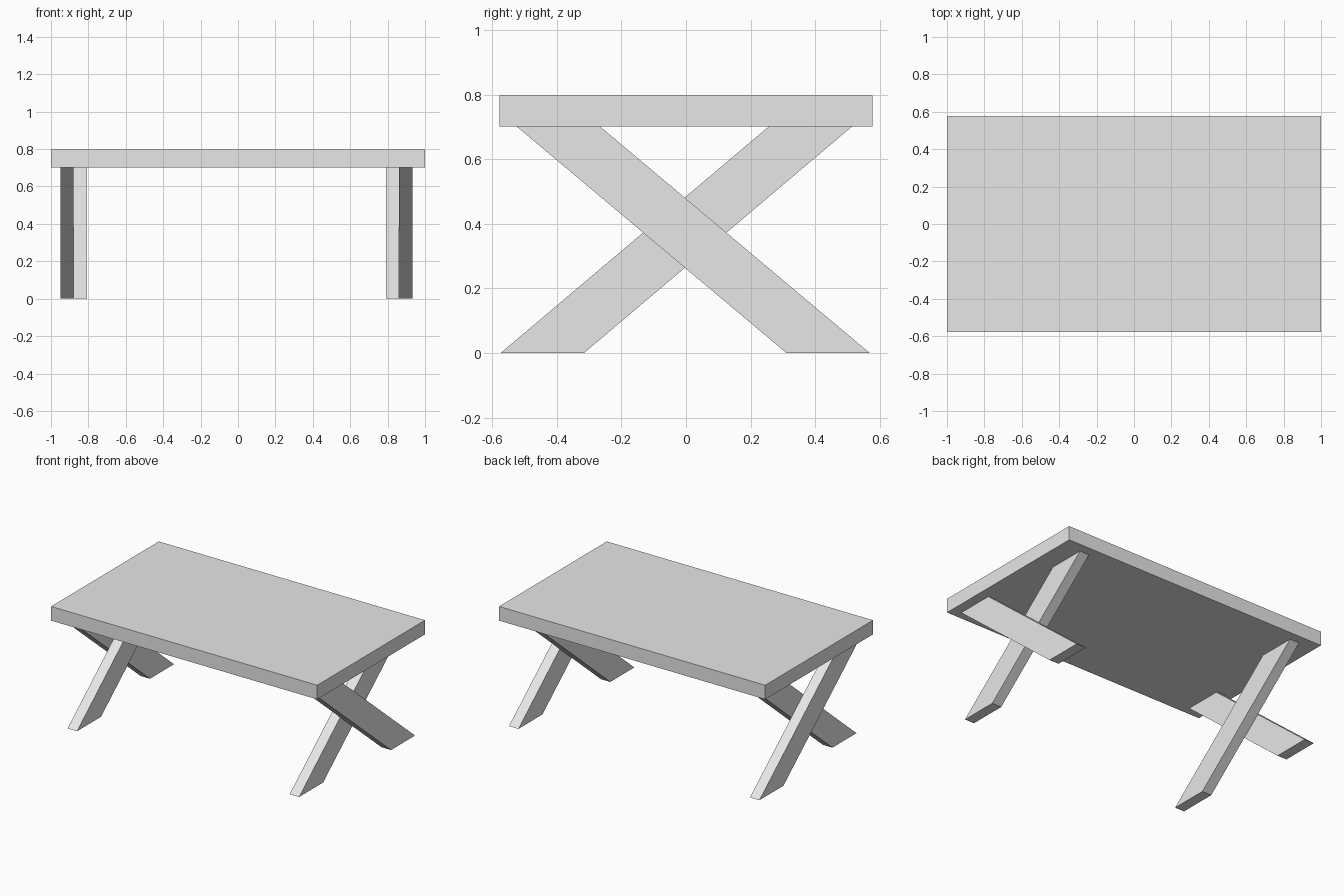
import bpy
import bmesh

cube = bpy.data.objects.get("Cube")
if cube:
    bpy.data.objects.remove(cube, do_unlink=True)

grey = bpy.data.materials.new("plain_grey")
grey.use_nodes = True
colour = (0.8, 0.8, 0.8, 1.0)
grey.diffuse_color = colour
grey.node_tree.nodes["Principled BSDF"].inputs["Base Color"].default_value = colour


def extrude_profile(name, outline, x_start, x_end):
    """Extrude a (y, z) outline along x into a flat-sided solid."""
    bm = bmesh.new()
    face = bm.faces.new([bm.verts.new((x_start, y, z)) for y, z in outline])
    result = bmesh.ops.extrude_face_region(bm, geom=[face])
    moved = [g for g in result["geom"] if isinstance(g, bmesh.types.BMVert)]
    bmesh.ops.translate(bm, verts=moved, vec=(x_end - x_start, 0, 0))
    bmesh.ops.recalc_face_normals(bm, faces=bm.faces)
    mesh = bpy.data.meshes.new(name)
    bm.to_mesh(mesh)
    bm.free()
    mesh.materials.append(grey)
    obj = bpy.data.objects.new(name, mesh)
    bpy.context.scene.collection.objects.link(obj)
    return obj


# Table top slab
TOP_Z, UNDER_Z, HALF_DEPTH = 0.798, 0.702, 0.578
extrude_profile("table_top",
                [(-HALF_DEPTH, UNDER_Z), (HALF_DEPTH, UNDER_Z),
                 (HALF_DEPTH, TOP_Z), (-HALF_DEPTH, TOP_Z)], -1.0, 1.0)

# Crossed leg planks, cut level at the floor and under the top
falling = [(0.311, 0), (0.569, 0), (-0.267, UNDER_Z), (-0.525, UNDER_Z)]
rising = [(-0.574, 0), (-0.316, 0), (0.515, UNDER_Z), (0.257, UNDER_Z)]
THICK = 0.071
for side, middle, outward in (("left", 0.861, 1), ("right", -0.879, -1)):
    extrude_profile(side + "_outer_leg", falling, middle, middle + outward * THICK)
    extrude_profile(side + "_inner_leg", rising, middle - outward * THICK, middle)
